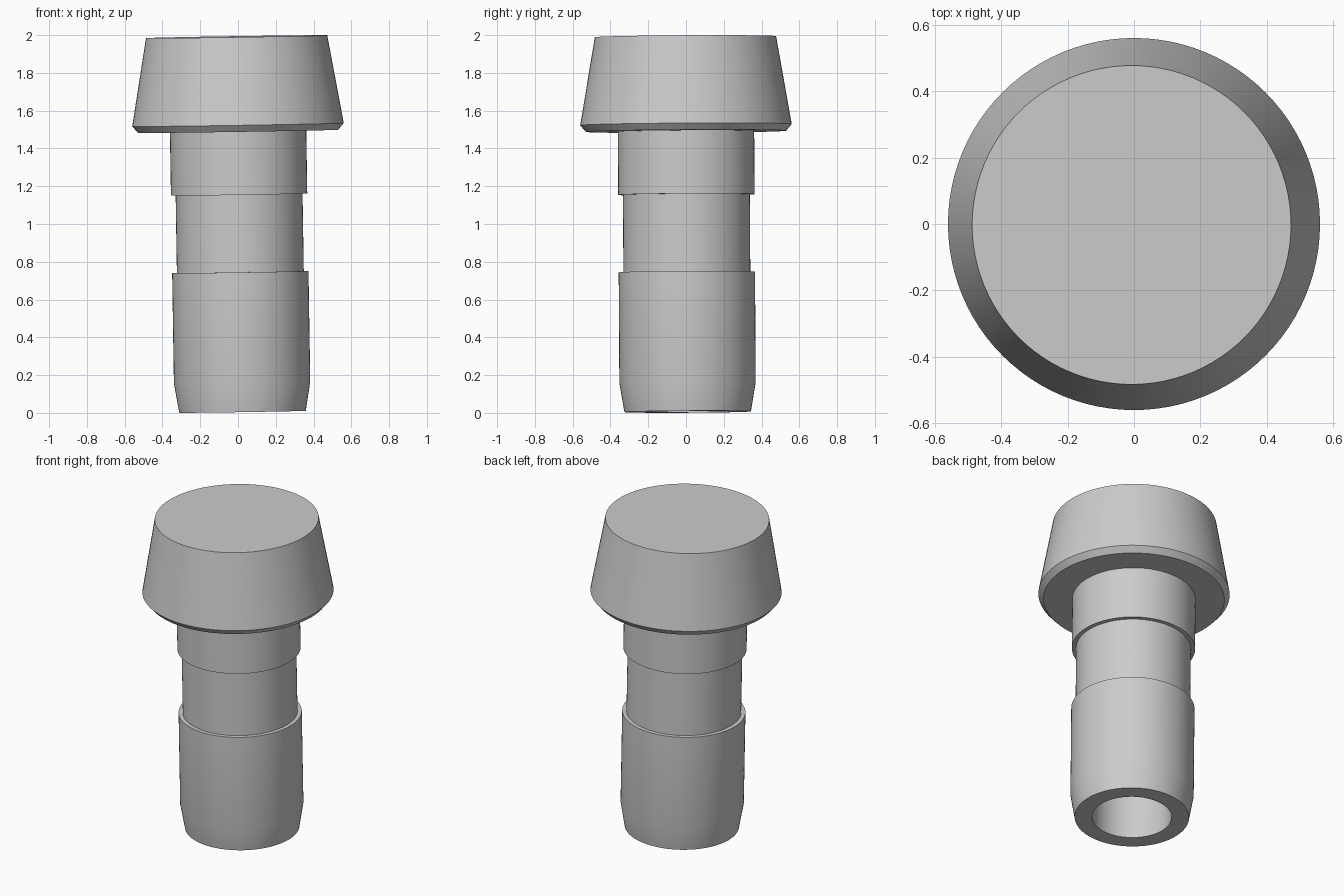
import bpy, bmesh, math
from mathutils import Matrix, Vector

cube = bpy.data.objects.get("Cube")
if cube:
    bpy.data.objects.remove(cube, do_unlink=True)

SEGMENTS = 96

grey = bpy.data.materials.new("light grey")
grey.use_nodes = True
colour = (0.6, 0.6, 0.6, 1)
grey.diffuse_color = colour
grey.node_tree.nodes["Principled BSDF"].inputs["Base Color"].default_value = colour

# The whole plug leans very slightly
axis = Vector((-0.0158, -0.006, 1)).normalized()
lean = Matrix.Translation((0.024, 0.009, 0.006)) @ Vector((0, 0, 1)).rotation_difference(axis).to_matrix().to_4x4()


def lathe(name, profile):
    """Turn a (radius, height) profile around the plug's axis."""
    bm = bmesh.new()
    verts = [bm.verts.new((r, 0, z)) for r, z in profile]
    edges = [bm.edges.new(pair) for pair in zip(verts, verts[1:])]
    bmesh.ops.spin(bm, geom=verts + edges, cent=(0, 0, 0), axis=(0, 0, 1),
                   angle=math.tau, steps=SEGMENTS, use_duplicate=False)
    bmesh.ops.remove_doubles(bm, verts=bm.verts, dist=0.0001)
    bmesh.ops.recalc_face_normals(bm, faces=bm.faces)
    bm.transform(lean)
    mesh = bpy.data.meshes.new(name)
    bm.to_mesh(mesh)
    bm.free()
    mesh.materials.append(grey)
    obj = bpy.data.objects.new(name, mesh)
    bpy.context.collection.objects.link(obj)
    bpy.ops.object.select_all(action="DESELECT")
    obj.select_set(True)
    bpy.context.view_layer.objects.active = obj
    bpy.ops.object.shade_smooth_by_angle(angle=math.radians(25))
    return obj


# One turned body: blind bore, tapered foot, groove, collar and flared head
lathe("plug_body", [
    (0, 1.48), (0.233, 1.48), (0.233, 0),        # bore
    (0.335, 0), (0.361, 0.155), (0.361, 0.74),   # foot
    (0.336, 0.74), (0.336, 1.15),                # groove
    (0.361, 1.15), (0.361, 1.485),               # collar
    (0.53, 1.485), (0.56, 1.52),                 # head underside
    (0.48, 1.986), (0, 1.986),                   # head taper and top
])
